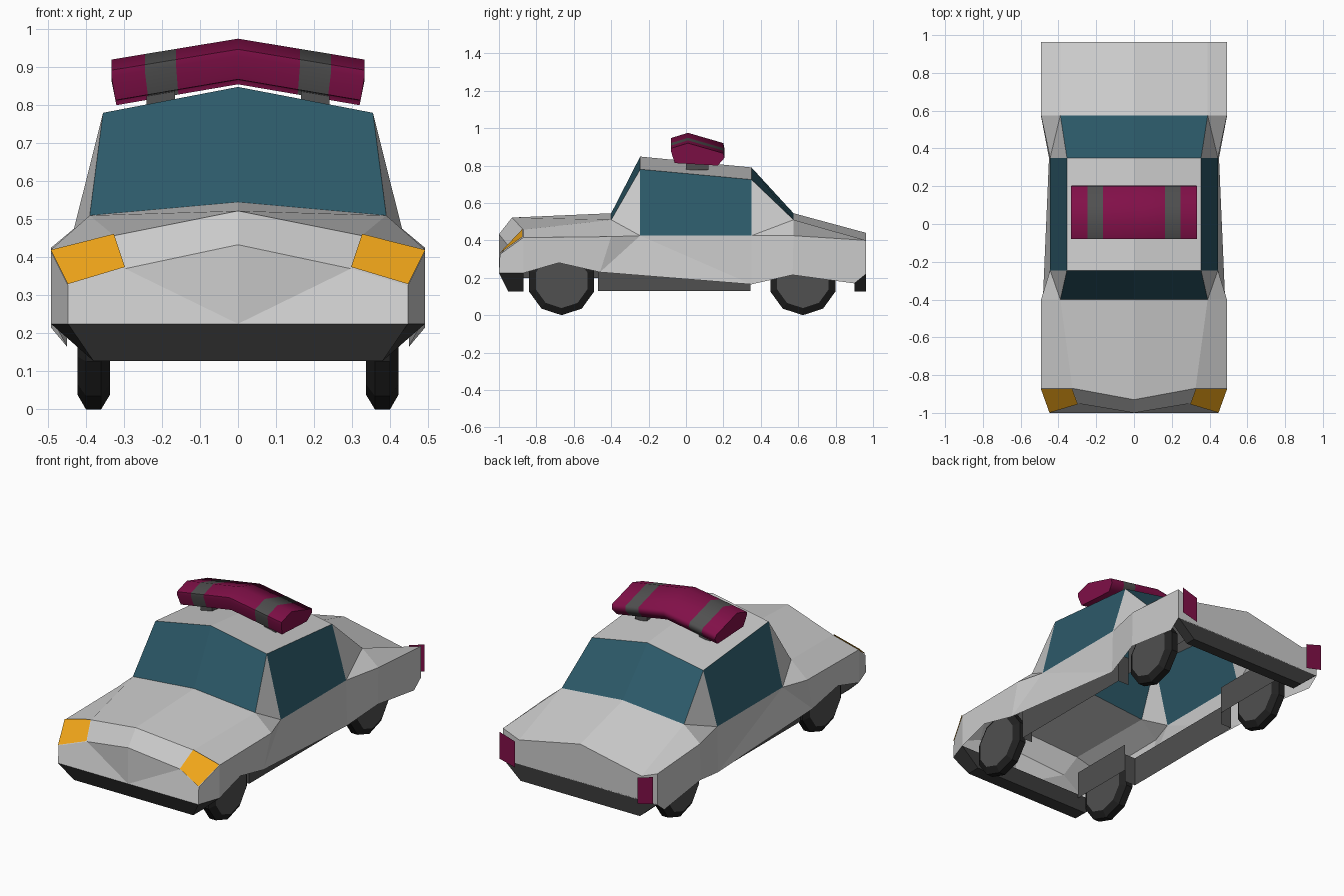
import bpy, bmesh, math
from mathutils import Vector

if "Cube" in bpy.data.objects:
    bpy.data.objects.remove(bpy.data.objects["Cube"])


def mat(name, r, g, b):
    m = bpy.data.materials.new(name)
    m.diffuse_color = (r, g, b, 1)
    m.use_nodes = True
    m.node_tree.nodes["Principled BSDF"].inputs["Base Color"].default_value = m.diffuse_color
    return m


GLASS = mat("glass", .025, .10, .14)
ORANGE = mat("orange", .87, .38, .01)
MAGENTA = mat("magenta", .22, .005, .065)
DARK = mat("dark_trim", .045, .045, .045)
RUBBER = mat("rubber", .015, .015, .015)
GREY = mat("mid_grey", .08, .08, .08)


def finish(name, bm, mats=()):
    me = bpy.data.meshes.new(name)
    bm.to_mesh(me)
    bm.free()
    for m in mats:
        me.materials.append(m)
    ob = bpy.data.objects.new(name, me)
    bpy.context.collection.objects.link(ob)
    return ob


# Corner points of the right half of the shell
P = dict(
    nose=(0, -1, .433), nose_in=(.297, -.95, .37), nose_out=(.447, -.995, .325),
    chin=(0, -1, .225), chin_out=(.447, -1, .225),
    lip=(0, -.93, .522), lip_out=(.326, -.87, .457),
    fend=(.492, -.87, .415), fend_back=(.492, -.4, .42),
    cowl=(0, -.4, .545), cowl_out=(.39, -.4, .51),
    roof=(0, -.245, .848), roof_out=(.355, -.245, .78),
    rroof=(0, .35, .79), rroof_out=(.355, .35, .725),
    belt=(.444, -.245, .425), rbelt=(.444, .35, .425),
    deck=(0, .575, .545), deck_in=(.39, .575, .51), deck_out=(.492, .575, .425),
    tail=(0, .963, .44), tail_in=(.39, .963, .36), tail_out=(.492, .963, .40),
    tail_low=(.492, .963, .22), tail_mid=(0, .963, .22),
    b1=(.492, -.87, .225), b2=(.492, -.68, .28), b3=(.485, -.46, .23),
    b4=(.45, .35, .165), b5=(.492, .57, .215), b6=(.492, .9, .17),
)


def shell(name, faces, mats=(), offset=0.0):
    """Faces given by point names (or points), mirrored in x, facing outward."""
    bm = bmesh.new()
    for f in faces:
        pts = [Vector(P[p] if isinstance(p, str) else p) for p in
               (f.split() if isinstance(f, str) else f)]
        for s in (1, -1):
            face = bm.faces.new([bm.verts.new((s * p.x, p.y, p.z)) for p in pts])
            face.normal_update()
            c = face.calc_center_median()
            if face.normal.dot(c - Vector((0, .8 * c.y, .3))) < 0:
                face.normal_flip()
            for v in face.verts:
                v.co += face.normal * offset
    bmesh.ops.remove_doubles(bm, verts=bm.verts, dist=.0005)
    return finish(name, bm, mats)


# Body shell, open underneath
shell("body", [
    "nose nose_in chin", "nose_in nose_out chin_out chin", "lip lip_out nose_in nose",
    "lip_out fend nose_out nose_in", "nose_out fend b1 chin_out",
    "lip cowl cowl_out lip_out", "lip_out cowl_out fend_back fend",
    "fend fend_back b3 b2 b1", "fend_back belt b3", "belt b4 b3", "belt rbelt b4",
    "cowl_out roof_out belt", "cowl_out belt fend_back",
    "roof roof_out rroof_out rroof",
    "rroof_out deck_in rbelt", "deck_in deck_out rbelt", "rbelt deck_out b5 b4",
    "deck deck_in tail_in tail", "deck_in deck_out tail_out tail_in",
    "deck_out tail_out tail_low b6 b5", "tail tail_in tail_out tail_low tail_mid",
])

# Windows, headlights and tail lights
shell("windows", ["cowl cowl_out roof_out roof", "rroof rroof_out deck_in deck",
                  "belt roof_out rroof_out rbelt"], [GLASS])
shell("headlights", ["lip_out fend nose_out nose_in"], [ORANGE], .006)
shell("tail_lights", [[(.39, 1, .365), (.49, 1, .395), (.49, 1, .24), (.39, 1, .215)]],
      [MAGENTA])


# Bumpers: tapered slabs
def bumper(name, top, bottom):
    bm = bmesh.new()
    rings = []
    for z, outline in ((.225, top), (.127, bottom)):
        pts = outline + [(-x, y) for x, y in reversed(outline)]
        rings.append([bm.verts.new((x, y, z)) for x, y in pts])
    bm.faces.new(rings[0])
    bm.faces.new(rings[1])
    for i in range(4):
        j = (i + 1) % 4
        bm.faces.new((rings[0][i], rings[0][j], rings[1][j], rings[1][i]))
    bmesh.ops.recalc_face_normals(bm, faces=bm.faces)
    finish(name, bm, [DARK])


bumper("front_bumper", [(.447, -1), (.492, -.87)], [(.38, -.95), (.38, -.87)])
bumper("rear_bumper", [(.492, .9), (.492, .963)], [(.38, .9), (.38, .963)])

# Inner sills and wheel wells
well = [(.33, -.87), (.33, -.47), (.40, -.47), (.40, .345), (.33, .345), (.33, .9)]
walls = []
for i, ((x0, y0), (x1, y1)) in enumerate(zip(well, well[1:])):
    lo, hi = (.20, .36) if i in (0, 4) else (.13, .30)
    walls.append([(x0, y0, lo), (x1, y1, lo), (x1, y1, hi), (x0, y0, hi)])
shell("chassis_walls", walls, [GREY])


# Wheels: ten-sided tyre with flat hub discs
def wheel(name, side, y):
    bm = bmesh.new()
    rings = []
    for x, r in ((.337, .145), (.36, .183), (.40, .183), (.422, .145)):
        rings.append([bm.verts.new((side * x, y + r * math.sin(a), .183 - r * math.cos(a)))
                      for a in (math.tau * k / 10 for k in range(10))])
    for a, b in zip(rings, rings[1:]):
        for k in range(10):
            j = (k + 1) % 10
            bm.faces.new((a[k], a[j], b[j], b[k]))
    for ring in (rings[0], rings[-1]):
        bm.faces.new(ring).material_index = 1
    bmesh.ops.recalc_face_normals(bm, faces=bm.faces)
    finish(name, bm, [RUBBER, GREY])


for side, s in (("right", 1), ("left", -1)):
    wheel("front_wheel_" + side, s, -.665)
    wheel("rear_wheel_" + side, s, .625)

# Roof light bar: chevron tube with grey bands
section = [(-.08, .947), (.01, .975), (.20, .92), (.205, .895),
           (.17, .855), (-.06, .868), (-.08, .93)]
stations = [-.333, -.245, -.163, 0, .163, .245, .333]
bm = bmesh.new()
rings = []
for x in stations:
    lean = .2 * x / .333
    rings.append([bm.verts.new((x + lean * (min(z, .92) - .92), y, z - .165 * abs(x)))
                  for y, z in section])
n = len(section)
for i, (a, b) in enumerate(zip(rings, rings[1:])):
    for k in range(n):
        j = (k + 1) % n
        bm.faces.new((a[k], a[j], b[j], b[k])).material_index = int(i in (1, 4))
bm.faces.new(rings[0])
bm.faces.new(rings[-1])
bmesh.ops.recalc_face_normals(bm, faces=bm.faces)
bar = finish("roof_light_bar", bm, [MAGENTA, GREY])
bpy.context.view_layer.objects.active = bar
bar.select_set(True)
bpy.ops.object.shade_smooth_by_angle(angle=math.radians(65))

# Brackets holding the bar
for side, s in (("right", 1), ("left", -1)):
    bm = bmesh.new()
    bmesh.ops.create_cube(bm, size=1)
    for v in bm.verts:
        v.co = (s * .203 + v.co.x * .075, .06 + v.co.y * .12, .81 + v.co.z * .07)
    finish("bar_bracket_" + side, bm, [GREY])
